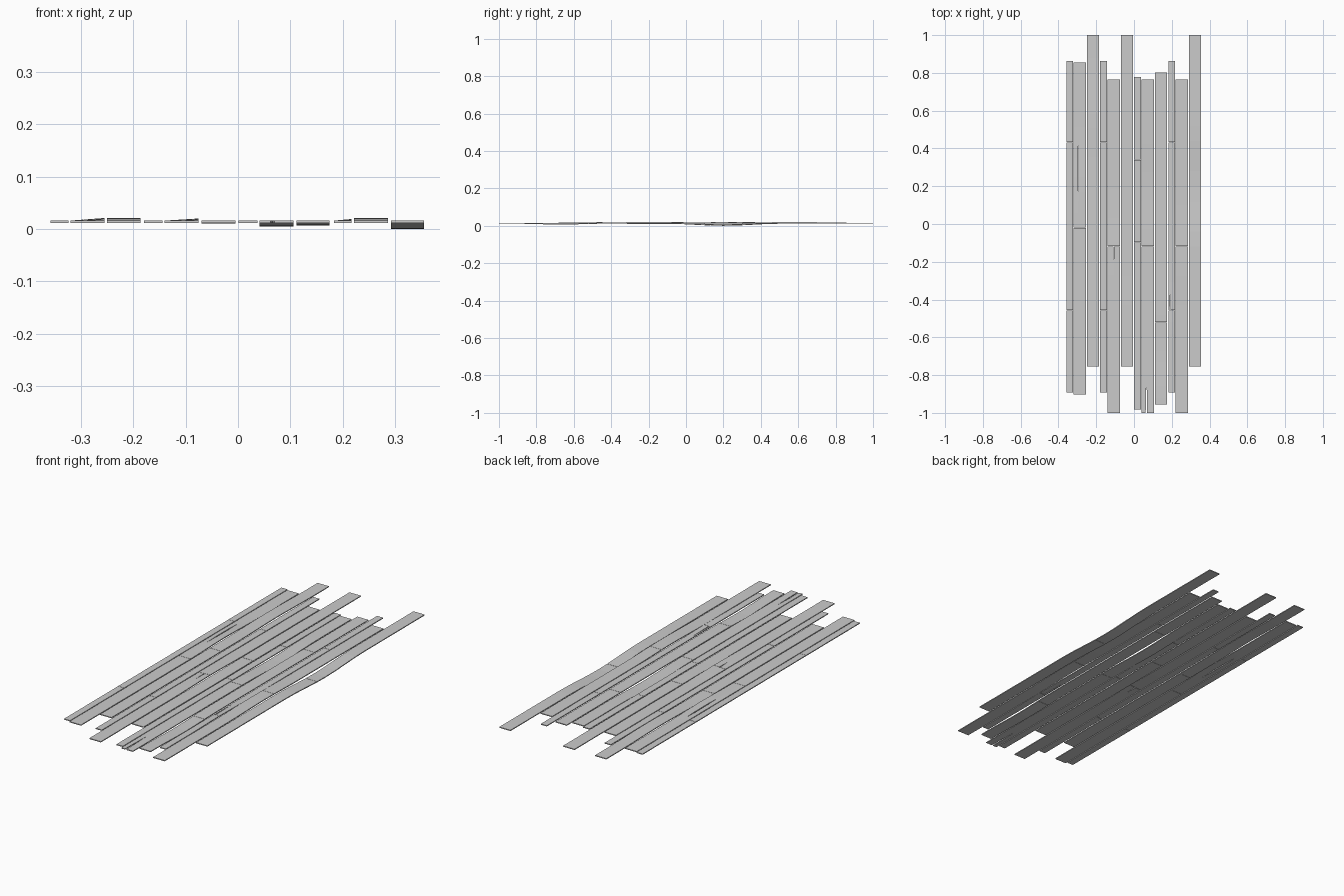
import bpy, bmesh, math

if "Cube" in bpy.data.objects:
    bpy.data.objects.remove(bpy.data.objects["Cube"])

Z0, THICK, GAP = 0.0115, 0.0045, 0.0015

# A warp is (centre y, half length, height, mode); mode 1 lifts only the right edge
def lift(u, y, warps):
    h = 0.0
    for cy, half, amp, mode in warps:
        t = abs(y - cy) / half
        if t < 1:
            h += amp * 0.5 * (1 + math.cos(math.pi * t)) * (u if mode else 1)
    return h


def make_plank(name, x0, x1, y0, y1, warps, crack):
    ys = {y0, y1}
    for cy, half, amp, mode in warps:
        ys |= {cy + half * k / 4 for k in range(-4, 5)}
    xc, width_at = (x0 + x1) / 2, {}
    if crack:
        xc, cuts = crack
        width_at = {max(y0, min(y1, y)): g for y, g in cuts}
        ys |= set(width_at)
        lo, hi = min(width_at), max(width_at)
        # keep only crack stations inside the crack span
        ys = {y for y in ys if not lo < y < hi or y in width_at}
    ys = sorted(y for y in ys if y0 <= y <= y1)
    bm = bmesh.new()
    rows = []
    for y in ys:
        g = width_at.get(y, 0) / 2
        xs = (x0, xc - g, xc + g, x1) if crack else (x0, x1)
        row = []
        for x in xs:
            z = Z0 + lift((x - x0) / (x1 - x0), y, warps)
            row.append((bm.verts.new((x, y, z)), bm.verts.new((x, y, z + THICK))))
        rows.append((row, g))
    for (a, ga), (b, gb) in zip(rows, rows[1:]):
        for i in range(0, len(a), 2):
            l, r = i, i + 1
            bm.faces.new((a[l][1], a[r][1], b[r][1], b[l][1]))
            bm.faces.new((a[l][0], b[l][0], b[r][0], a[r][0]))
            open_crack = ga > 0 or gb > 0
            if i == 0 or open_crack:
                bm.faces.new((a[l][0], a[l][1], b[l][1], b[l][0]))
            if r == len(a) - 1 or open_crack:
                bm.faces.new((a[r][0], b[r][0], b[r][1], a[r][1]))
    for row, _ in (rows[0], rows[-1]):
        for i in range(0, len(row), 2):
            bm.faces.new((row[i][0], row[i + 1][0], row[i + 1][1], row[i][1]))
    bmesh.ops.remove_doubles(bm, verts=bm.verts, dist=1e-6)
    bmesh.ops.recalc_face_normals(bm, faces=bm.faces)
    me = bpy.data.meshes.new(name)
    bm.to_mesh(me)
    bm.free()
    bpy.context.collection.objects.link(bpy.data.objects.new(name, me))


# Joint positions shared by several rows
THIRDS = (-0.893, -0.457, 0.433, 0.862)
HIGH = (-0.755, 0.13, 1.0)
LOW = (-1.0, -0.118, 0.765)

# Rows of boards: x range, joints, warps, crack (centre x, [(y, width)...])
rows = [
    (-0.358, -0.324, THIRDS, [], None),
    (-0.320, -0.255, (-0.903, -0.02, 0.855), [(0.25, 0.26, 0.005, 1)],
     (-0.295, [(0.17, 0), (0.25, 0.005), (0.35, 0.005), (0.417, 0)])),
    (-0.250, -0.186, HIGH, [(0.58, 0.3, 0.0045, 0)], None),
    (-0.179, -0.144, THIRDS, [], None),
    (-0.140, -0.075, LOW, [(-0.118, 0.3, 0.004, 1)],
     (-0.107, [(-0.19, 0), (-0.118, 0.005)])),
    (-0.070, -0.005, HIGH, [(-0.2, 0.3, -0.001, 0)], None),
    (0.001, 0.037, (-0.983, -0.097, 0.34, 0.777), [], None),
    (0.041, 0.106, LOW, [(0.2, 0.3, -0.007, 0)],
     (0.066, [(-1.0, 0.008), (-0.93, 0.006), (-0.83, 0)])),
    (0.112, 0.175, (-0.955, -0.52, 0.368, 0.803), [(-0.67, 0.25, -0.005, 0)], None),
    (0.183, 0.217, THIRDS, [(-0.457, 0.25, 0.003, 1)],
     (0.191, [(-0.457, 0.004), (-0.31, 0)])),
    (0.221, 0.286, LOW, [(-0.2, 0.3, 0.0045, 0)], None),
    (0.292, 0.355, HIGH, [(0.2, 0.32, -0.0115, 0)], None),
]

for n, (x0, x1, joints, warps, crack) in enumerate(rows, 1):
    for k in range(len(joints) - 1):
        y0 = joints[k] + (GAP / 2 if k else 0)
        y1 = joints[k + 1] - (GAP / 2 if k < len(joints) - 2 else 0)
        # a crack belongs to the board that holds its middle
        mid = sum(y for y, _ in crack[1]) / len(crack[1]) if crack else 9
        make_plank(f"floor_plank_{n}_{k + 1}", x0, x1, y0, y1, warps,
                   crack if y0 < mid < y1 else None)
